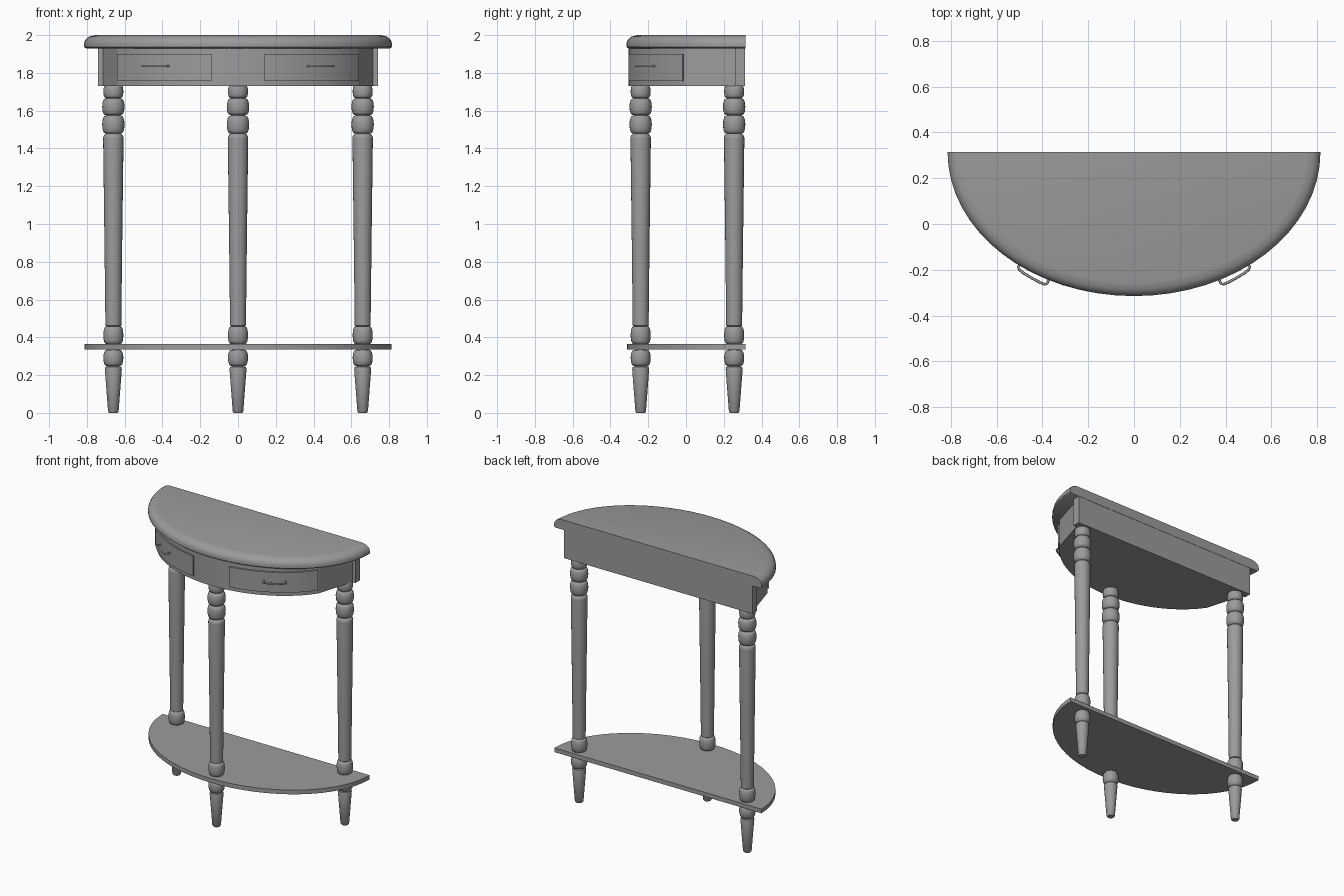
import bpy, bmesh, math

cube = bpy.data.objects.get("Cube")
if cube:
    bpy.data.objects.remove(cube, do_unlink=True)

grey = bpy.data.materials.new("plain_grey")
grey.use_nodes = True
COLOUR = (0.33, 0.33, 0.33, 1)
grey.diffuse_color = COLOUR
grey.node_tree.nodes["Principled BSDF"].inputs["Base Color"].default_value = COLOUR

BACK = 0.315


def finish(name, bm, angle=35):
    bmesh.ops.recalc_face_normals(bm, faces=bm.faces)
    mesh = bpy.data.meshes.new(name)
    bm.to_mesh(mesh)
    bm.free()
    mesh.materials.append(grey)
    obj = bpy.data.objects.new(name, mesh)
    bpy.context.collection.objects.link(obj)
    bpy.ops.object.select_all(action='DESELECT')
    obj.select_set(True)
    bpy.context.view_layer.objects.active = obj
    bpy.ops.object.shade_smooth_by_angle(angle=math.radians(angle))
    return obj


def loft(name, rings, angle=35):
    """Skin closed rings of points and cap both ends."""
    bm = bmesh.new()
    loops = [[bm.verts.new(p) for p in ring] for ring in rings]
    n = len(loops[0])
    for low, high in zip(loops, loops[1:]):
        for i in range(n):
            j = (i + 1) % n
            bm.faces.new((low[i], low[j], high[j], high[i]))
    bm.faces.new(loops[0][::-1])
    bm.faces.new(loops[-1])
    return finish(name, bm, angle)


def half_oval(inset, z, steps=32):
    a, b = 0.815 - inset, 0.63 - inset
    return [(-a * math.cos(math.pi * i / steps),
             BACK - b * math.sin(math.pi * i / steps), z) for i in range(steps + 1)]


def apron_point(x, out=0.0):
    """Point on the bowed front, pushed outward along its normal."""
    a, b = 0.722, 0.565
    t = math.asin(x / a)
    nx, ny = math.sin(t) / a, -math.cos(t) / b
    length = math.hypot(nx, ny)
    return x + out * nx / length, 0.26 - b * math.cos(t) + out * ny / length


# Table top with a rounded bowed edge, and the plain lower shelf
edge = [(0.01, 1.93), (0, 1.938), (0, 1.955), (0.004, 1.97), (0.014, 1.983),
        (0.03, 1.993), (0.06, 2.0)]
loft("table_top", [half_oval(i, z) for i, z in edge], 50)
loft("lower_shelf", [half_oval(0.003, z) for z in (0.335, 0.365)])

# Bowed apron with flat end panels, and the back board
xs = [-0.637 + 1.274 * i / 28 for i in range(29)]
outline = [(-0.715, 0.26)] + [apron_point(x) for x in xs] + [(0.715, 0.26)]
loft("apron", [[(x, y, z) for x, y in outline] for z in (1.73, 1.932)], 20)
board = [(-0.74, 0.26), (0.74, 0.26), (0.74, BACK - 0.002), (-0.74, BACK - 0.002)]
loft("back_board", [[(x, y, z) for x, y in board] for z in (1.73, 1.932)])

# Drawer fronts and their bent rod handles
for side, s in (("right", -1), ("left", 1)):
    xs = [s * (0.14 + 0.492 * i / 14) for i in range(15)]
    plan = [apron_point(x, 0.009) for x in xs] + [apron_point(x, -0.01) for x in xs[::-1]]
    loft(side + "_drawer", [[(x, y, z) for x, y in plan] for z in (1.757, 1.9)], 30)

    path = [apron_point(s * 0.365), apron_point(s * 0.365, 0.036), apron_point(s * 0.372, 0.043)]
    path += [apron_point(s * (0.372 + 0.106 * i / 6), 0.045) for i in range(1, 6)]
    path += [apron_point(s * 0.478, 0.043), apron_point(s * 0.485, 0.036), apron_point(s * 0.485)]
    rings = []
    for i, (x, y) in enumerate(path):
        x0, y0 = path[max(i - 1, 0)]
        x1, y1 = path[min(i + 1, len(path) - 1)]
        d = math.hypot(x1 - x0, y1 - y0)
        nx, ny = -(y1 - y0) / d, (x1 - x0) / d
        ring = []
        for k in range(8):
            c, w = math.cos(k * math.pi / 4), math.sin(k * math.pi / 4)
            ring.append((x + 0.006 * c * nx, y + 0.006 * c * ny, 1.836 + 0.006 * w))
        rings.append(ring)
    loft(side + "_handle", rings, 50)


# Turned legs
def bead(bottom, top, neck, belly):
    return [(neck + (belly - neck) * math.sin(math.pi * i / 8) ** 0.7,
             bottom + (top - bottom) * (1 - math.cos(math.pi * i / 8)) / 2) for i in range(9)]


profile = [(0.022, 0), (0.028, 0.008), (0.045, 0.232), (0.042, 0.243)]
profile += bead(0.247, 0.335, 0.03, 0.053)
profile += bead(0.365, 0.458, 0.036, 0.053)
profile += [(0.042, 0.462), (0.047, 0.9), (0.054, 1.45), (0.053, 1.462), (0.046, 1.474)]
profile += bead(1.478, 1.574, 0.038, 0.059)
profile += bead(1.576, 1.665, 0.038, 0.059)
profile += bead(1.667, 1.735, 0.038, 0.053)

SIDES = 24
for name, lx, ly in (("back_right_leg", -0.66, 0.255), ("back_left_leg", 0.66, 0.255),
                     ("front_leg", 0, -0.24)):
    loft(name, [[(lx + r * math.cos(2 * math.pi * k / SIDES),
                  ly + r * math.sin(2 * math.pi * k / SIDES), z) for k in range(SIDES)]
                for r, z in profile], 45)
